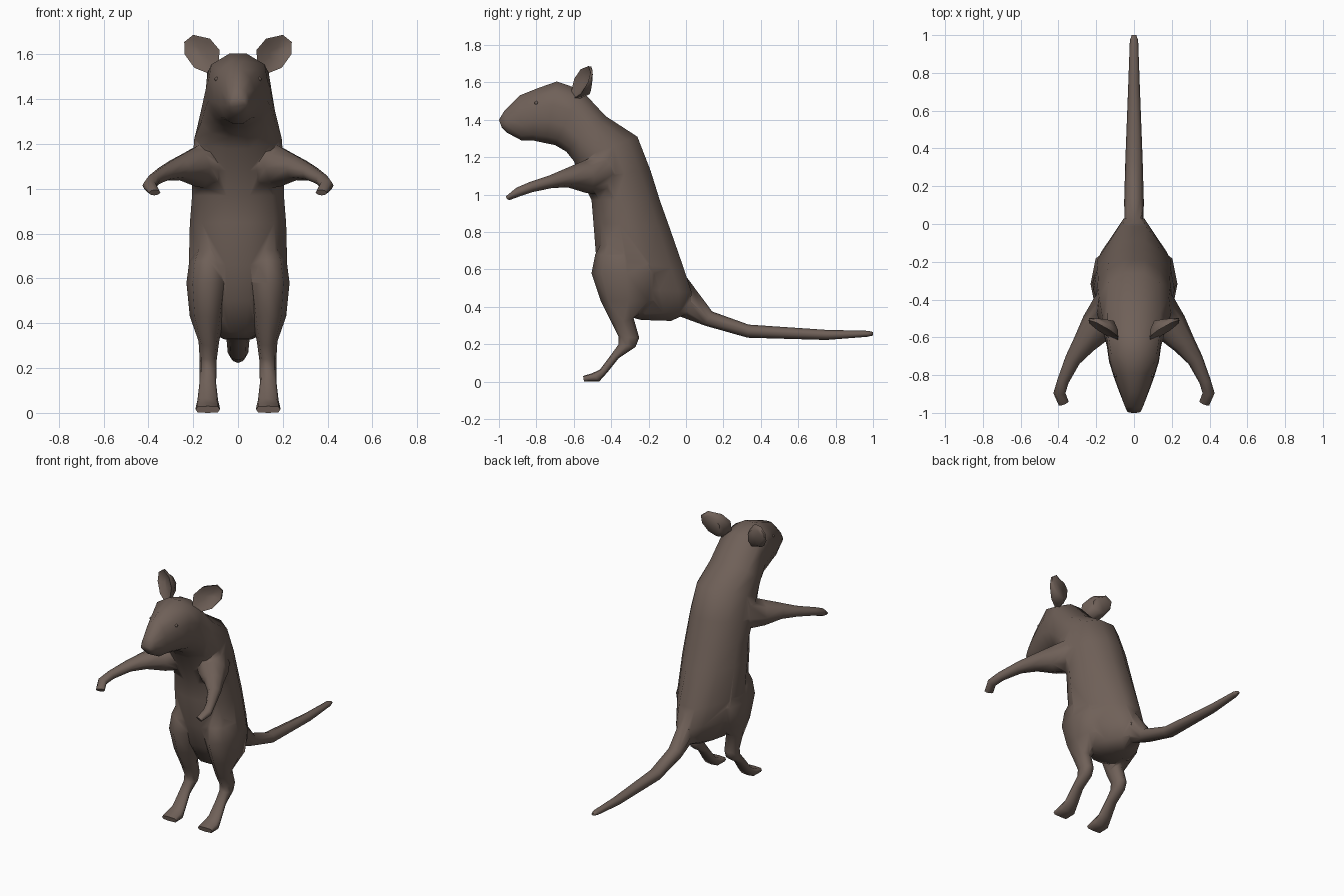
import bpy, bmesh, math
from mathutils import Vector

fur = bpy.data.materials.new("brown_fur")
fur.diffuse_color = (0.16, 0.118, 0.098, 1)


def finish(name, bm, angle=60):
    bmesh.ops.recalc_face_normals(bm, faces=bm.faces)
    me = bpy.data.meshes.new(name)
    bm.to_mesh(me)
    bm.free()
    me.materials.append(fur)
    me.shade_smooth()
    me.set_sharp_from_angle(angle=math.radians(angle))
    ob = bpy.data.objects.new(name, me)
    bpy.context.collection.objects.link(ob)
    return ob


def skin(name, rings):
    """Bridge equal-length rings of points and cap both ends."""
    bm = bmesh.new()
    loops = [[bm.verts.new(p) for p in r] for r in rings]
    n = len(loops[0])
    for a, b in zip(loops, loops[1:]):
        for i in range(n):
            j = (i + 1) % n
            bm.faces.new((a[i], a[j], b[j], b[i]))
    bm.faces.new(loops[0][::-1])
    bm.faces.new(loops[-1])
    return finish(name, bm)


def oval(n, p=1.0):
    """Unit ring; p below 1 makes it boxier."""
    out = []
    for i in range(n):
        a = 2 * math.pi * i / n
        out.append(tuple(math.copysign(abs(v) ** p if abs(v) > 1e-6 else 0, v)
                         for v in (math.cos(a), math.sin(a))))
    return out


def trunk(tuck):
    """Torso section with a flat spine; tuck is the width near the back."""
    half = [(1, 0.25), (0.78, 0.75), (0.3, 1), (-0.25, min(1, 0.6 + tuck / 2)),
            (-0.7, tuck), (-1, 0.27)]
    return half + [(d, -w) for d, w in reversed(half)]


def side_loft(name, stations, section, side=1):
    """Stations: front (y, z), back (y, z), centre x, half width, shape value."""
    rings = []
    for fy, fz, by, bz, x, w, k in stations:
        f, b = Vector((side * x, fy, fz)), Vector((side * x, by, bz))
        mid, dep = (f + b) / 2, (f - b) / 2
        rings.append([mid + dep * d + Vector((w * s, 0, 0)) for d, s in section(k)])
    return skin(name, rings)


# Torso, neck and head in one skin
body = side_loft("body", [
    (-0.24, 0.33, -0.08, 0.325, 0, 0.06, 0.6),
    (-0.35, 0.36, 0.02, 0.37, 0, 0.14, 0.52),
    (-0.43, 0.50, 0.03, 0.48, 0, 0.20, 0.5),
    (-0.48, 0.66, -0.01, 0.60, 0, 0.22, 0.55),
    (-0.495, 0.85, -0.09, 0.83, 0, 0.215, 0.62),
    (-0.505, 0.97, -0.14, 0.97, 0, 0.205, 0.66),
    (-0.56, 1.08, -0.19, 1.13, 0, 0.205, 0.68),
    (-0.60, 1.18, -0.26, 1.31, 0, 0.195, 0.7),
    (-0.64, 1.23, -0.43, 1.42, 0, 0.165, 0.85),
    (-0.70, 1.265, -0.56, 1.56, 0, 0.143, 0.96),
    (-0.75, 1.275, -0.69, 1.605, 0, 0.132, 0.9),
    (-0.82, 1.29, -0.79, 1.57, 0, 0.107, 0.8),
    (-0.88, 1.29, -0.89, 1.53, 0, 0.08, 0.7),
    (-0.955, 1.33, -0.97, 1.45, 0, 0.05, 0.75),
    (-0.985, 1.36, -1.0, 1.40, 0, 0.036, 0.75),
], trunk)

# Tail
tail = side_loft("tail", [
    (-0.16, 0.44, -0.12, 0.58, 0, 0.035, 1),
    (-0.05, 0.355, -0.005, 0.57, 0, 0.05, 1),
    (0.10, 0.30, 0.14, 0.375, 0, 0.052, 1),
    (0.33, 0.235, 0.335, 0.305, 0, 0.046, 1),
    (0.75, 0.223, 0.75, 0.277, 0, 0.03, 1),
    (0.97, 0.24, 0.975, 0.272, 0, 0.022, 1),
    (1.0, 0.247, 1.0, 0.265, 0, 0.012, 1),
], lambda k: oval(8, k))

# Hind leg: thigh, hock, shank and foot
LEG = [
    (-0.42, 0.80, -0.27, 0.76, 0.12, 0.05, 1),
    (-0.485, 0.68, -0.18, 0.67, 0.128, 0.09, 1),
    (-0.505, 0.58, -0.13, 0.58, 0.133, 0.097, 0.95),
    (-0.455, 0.43, -0.16, 0.43, 0.137, 0.078, 0.95),
    (-0.39, 0.30, -0.28, 0.34, 0.13, 0.046, 0.9),
    (-0.36, 0.24, -0.25, 0.235, 0.133, 0.038, 0.8),
    (-0.36, 0.20, -0.27, 0.185, 0.133, 0.038, 0.8),
    (-0.40, 0.145, -0.36, 0.125, 0.135, 0.037, 0.7),
    (-0.46, 0.065, -0.42, 0.05, 0.135, 0.046, 0.6),
    (-0.50, 0.046, -0.465, 0.0, 0.135, 0.054, 0.5),
    (-0.55, 0.03, -0.545, 0.0, 0.135, 0.054, 0.5),
]

# Arm path: centre x, y, z, horizontal radius, vertical radius
ARM = [
    (0.06, -0.36, 1.12, 0.08, 0.08),
    (0.125, -0.45, 1.11, 0.105, 0.112),
    (0.195, -0.545, 1.095, 0.092, 0.085),
    (0.265, -0.635, 1.09, 0.062, 0.052),
    (0.325, -0.72, 1.07, 0.042, 0.035),
    (0.375, -0.83, 1.04, 0.031, 0.028),
    (0.395, -0.895, 1.015, 0.032, 0.025),
    (0.372, -0.95, 0.983, 0.028, 0.014),
]

# Ear outline seen from the front
EAR = [(0.083, 1.62), (0.125, 1.67), (0.20, 1.687), (0.24, 1.655),
       (0.238, 1.60), (0.195, 1.54), (0.12, 1.51), (0.085, 1.55)]


def arm(name, side):
    pts = [Vector((side * a[0], a[1], a[2])) for a in ARM]
    rings = []
    for i, p in enumerate(pts):
        t = (pts[min(i + 1, len(pts) - 1)] - pts[max(i - 1, 0)]).normalized()
        u = t.cross(Vector((0, 0, 1))).normalized()
        v = u.cross(t)
        rings.append([p + u * ARM[i][3] * c + v * ARM[i][4] * s for c, s in oval(8)])
    return skin(name, rings)


def ear(name, side):
    """Cupped front, tilted rim and rounded back."""
    def ring(scale, y0, slope, lean):
        return [Vector((side * (0.165 + (x - 0.165) * scale),
                        y0 + (x - 0.165) * slope + (z - 1.605) * lean,
                        1.605 + (z - 1.605) * scale)) for x, z in EAR]
    return skin(name, [ring(0.3, -0.535, 0.2, 0.1), ring(0.75, -0.55, 0.4, 0.2),
                       ring(1.0, -0.56, 0.5, 0.25), ring(0.97, -0.535, 0.35, 0.2),
                       ring(0.72, -0.507, 0.08, 0.05)])


def eye(name, side):
    bm = bmesh.new()
    bmesh.ops.create_uvsphere(bm, u_segments=8, v_segments=6, radius=0.01)
    bmesh.ops.translate(bm, verts=bm.verts, vec=(side * 0.095, -0.80, 1.49))
    return finish(name, bm)


limbs = [tail]
for label, s in (("left", 1), ("right", -1)):
    limbs.append(side_loft(label + "_leg", LEG, lambda k: oval(8, k), s))
    limbs.append(arm(label + "_arm", s))
    ear(label + "_ear", s)
    eye(label + "_eye", s)

# Fuse tail, legs and arms with the trunk into one continuous skin
for part in limbs:
    mod = body.modifiers.new("fuse_" + part.name, 'BOOLEAN')
    mod.operation = 'UNION'
    mod.solver = 'EXACT'
    mod.object = part
bpy.context.view_layer.update()
fused = bpy.data.meshes.new_from_object(
    body.evaluated_get(bpy.context.evaluated_depsgraph_get()))
body.modifiers.clear()
body.data = fused
for part in limbs:
    bpy.data.objects.remove(part)
fused.shade_smooth()
fused.set_sharp_from_angle(angle=math.radians(75))
